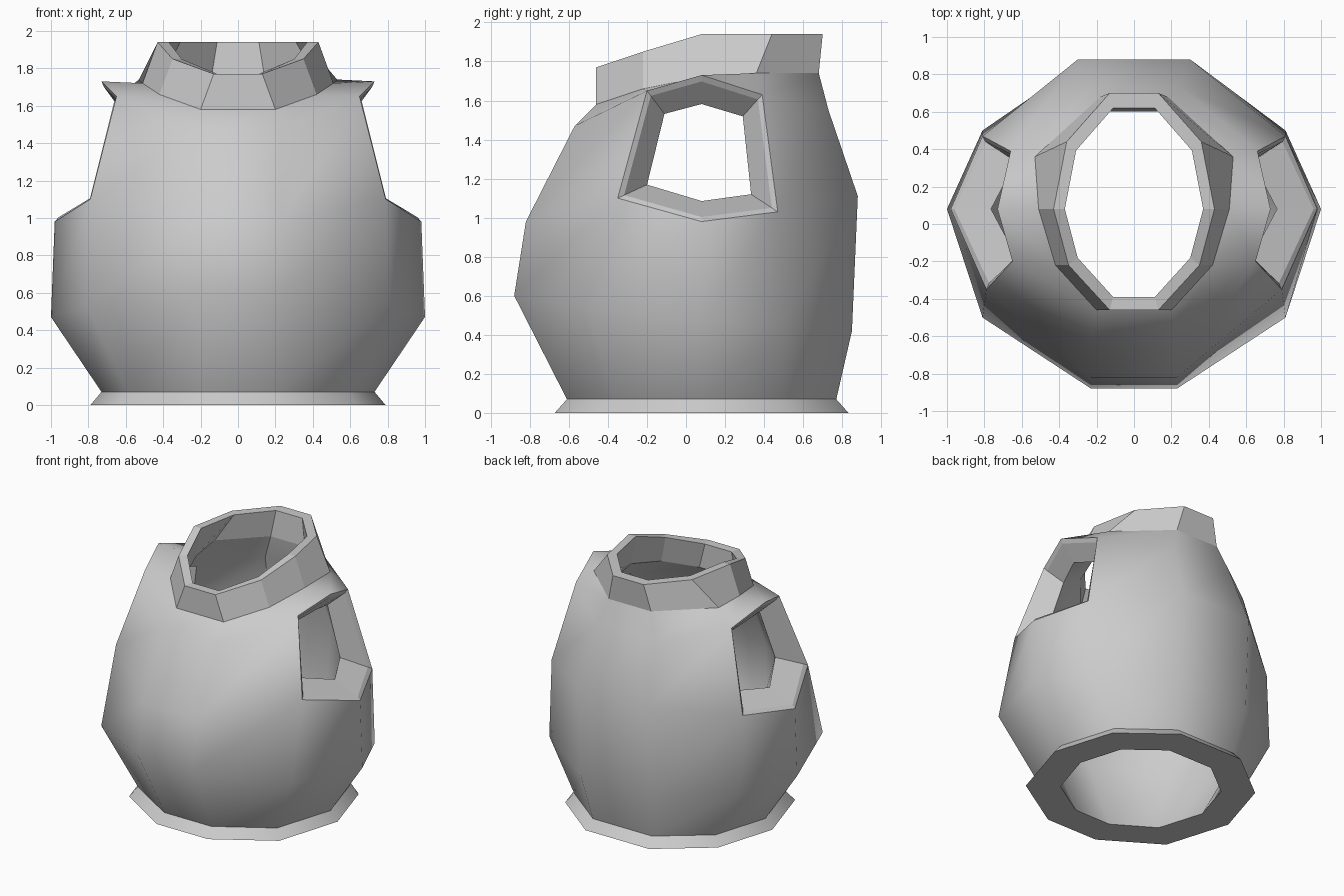
import bpy
import bmesh
from math import radians
from mathutils import Vector

if "Cube" in bpy.data.objects:
    bpy.data.objects.remove(bpy.data.objects["Cube"], do_unlink=True)

CENTRE_Y = 0.08
ARM_Z = 1.33
ARM = (1, 2, 3)          # ring positions that border an armhole


def half_ring(*points):
    """Five points of the left half, from front to back."""
    return [Vector(p) for p in points]


def scaled(ring, sx, sy, z=None, dz=0.0):
    """Copy of a ring scaled about the body axis."""
    return [Vector((p.x * sx, CENTRE_Y + (p.y - CENTRE_Y) * sy,
                    (p.z if z is None else z) + dz)) for p in ring]


def arm_inset(ring, sx, sy, sz):
    """Inner wall ring whose armhole points shrink toward the hole centre."""
    result = scaled(ring, 0.85, 0.85)
    for i in ARM:
        p = ring[i]
        result[i] = Vector((p.x * sx, CENTRE_Y + (p.y - CENTRE_Y) * sy,
                            ARM_Z + (p.z - ARM_Z) * sz))
    return result


# Outer wall sections
waist = half_ring((.2, -.61, .07), (.59, -.37, .07), (.73, .08, .07),
                  (.6, .5, .07), (.25, .77, .07))
belly = half_ring((.23, -.88, .6), (.81, -.5, .53), (1, .08, .47),
                  (.81, .5, .45), (.3, .85, .42))
chest = half_ring((.23, -.82, .98), (.79, -.35, 1.1), (.98, .08, .98),
                  (.81, .47, 1.03), (.3, .88, 1.11))
shoulder = half_ring((.22, -.57, 1.47), (.65, -.2, 1.65), (.73, .08, 1.73),
                     (.66, .39, 1.63), (.25, .73, 1.55))
collar_low = half_ring((.2, -.46, 1.58), (.42, -.22, 1.66), (.51, .08, 1.72),
                       (.53, .36, 1.74), (.18, .68, 1.74))
collar_top = half_ring((.13, -.46, 1.77), (.35, -.22, 1.85), (.43, .08, 1.94),
                       (.36, .44, 1.94), (.13, .7, 1.94))
foot = scaled(waist, 1.08, 1.09, z=0)

# Closed loop of sections: up the outside, over the collar, down the inside
sections = {
    "foot": foot,
    "waist": waist,
    "belly": belly,
    "chest": chest,
    "shoulder": shoulder,
    "collar_low": collar_low,
    "collar_top": collar_top,
    "collar_inner_top": scaled(collar_top, 0.86, 0.87),
    "collar_inner_low": scaled(collar_low, 0.8, 0.87),
    "shoulder_inner": arm_inset(shoulder, 0.84, 0.68, 0.63),
    "chest_inner": arm_inset(chest, 0.78, 0.65, 0.7),
    "belly_inner": scaled(belly, 0.8, 0.82),
    "foot_inner": scaled(foot, 0.7, 0.7),
}
names = list(sections)

bm = bmesh.new()
rings = {}
for name, half in sections.items():
    mirrored = [Vector((-p.x, p.y, p.z)) for p in reversed(half)]
    rings[name] = [bm.verts.new(p) for p in half + mirrored]

# Skin the sections, leaving the armholes open
for lower, upper in zip(names, names[1:] + names[:1]):
    a, b = rings[lower], rings[upper]
    has_holes = {lower, upper} in ({"chest", "shoulder"},
                                   {"chest_inner", "shoulder_inner"})
    for i in range(10):
        if has_holes and i in (1, 2, 6, 7):
            continue
        j = (i + 1) % 10
        face = bm.faces.new((a[i], a[j], b[j], b[i]))
        face.smooth = not ("collar" in lower and "collar" in upper)


def hole_loop(suffix, first):
    low = rings["chest" + suffix][first:first + 3]
    high = rings["shoulder" + suffix][first:first + 3]
    return low + high[::-1]


# Armhole rims: a narrow lip followed by the deep side walls
for first in (1, 6):
    outer = hole_loop("", first)
    inner = hole_loop("_inner", first)
    lip = []
    for o, n in zip(outer, inner):
        p = o.co.lerp(n.co, 0.22)
        p.x = o.co.x * 0.98
        lip.append(bm.verts.new(p))
    for a, b in ((outer, lip), (lip, inner)):
        for i in range(6):
            j = (i + 1) % 6
            bm.faces.new((a[i], a[j], b[j], b[i])).smooth = False

bmesh.ops.recalc_face_normals(bm, faces=bm.faces[:])
for edge in bm.edges:
    edge.smooth = edge.calc_face_angle(0) < radians(45)

mesh = bpy.data.meshes.new("torso_shell")
bm.to_mesh(mesh)
bm.free()
torso = bpy.data.objects.new("torso_shell", mesh)
bpy.context.scene.collection.objects.link(torso)

# Plain grey finish
grey = bpy.data.materials.new("light_grey")
grey.use_nodes = True
colour = (0.6, 0.6, 0.6, 1)
grey.diffuse_color = colour
grey.node_tree.nodes["Principled BSDF"].inputs["Base Color"].default_value = colour
mesh.materials.append(grey)
